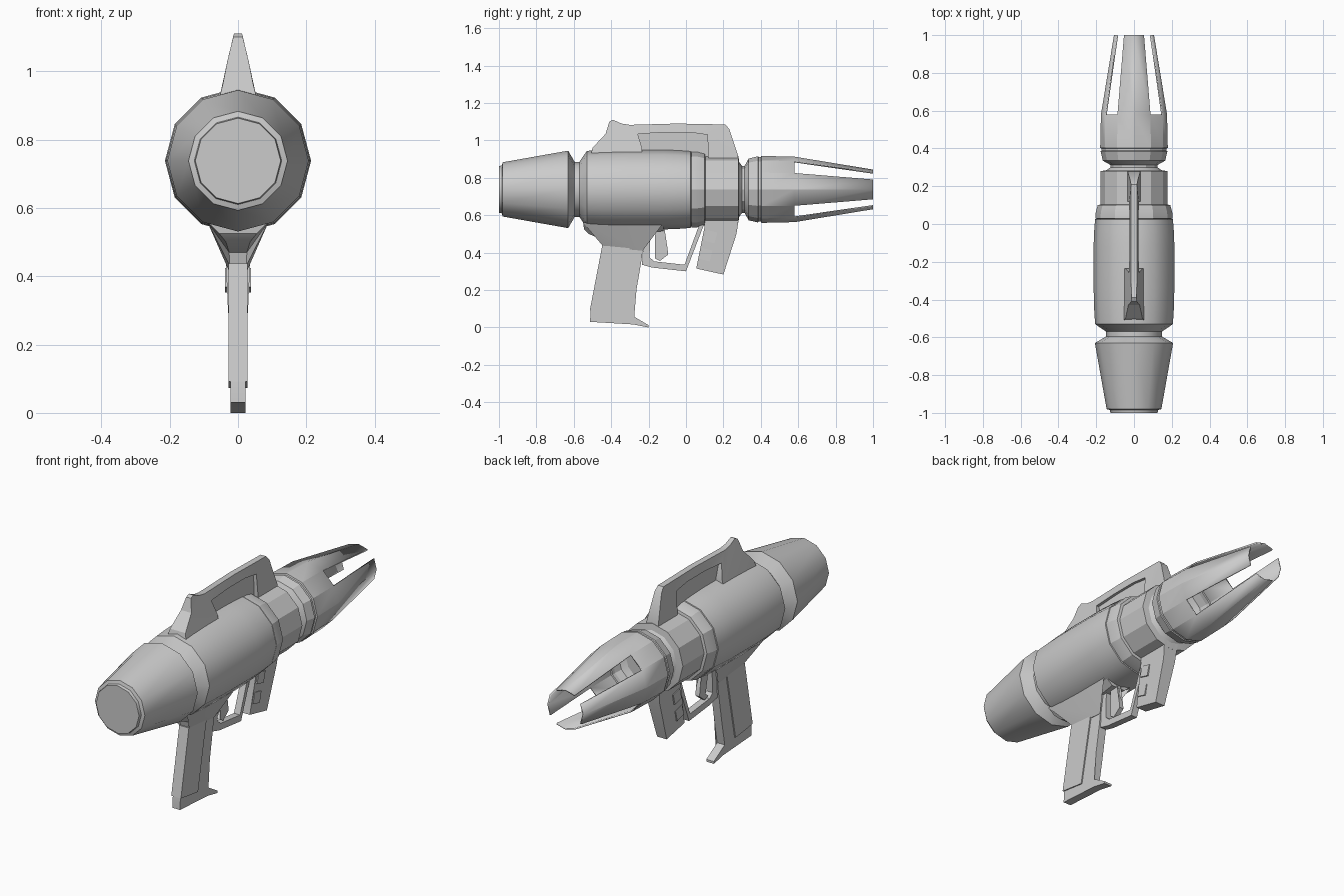
import bpy, bmesh, math

AXIS_Z = 0.738
SIDES = 12


def finish(name, bm, angle):
    mesh = bpy.data.meshes.new(name)
    bm.to_mesh(mesh)
    bm.free()
    for p in mesh.polygons:
        p.use_smooth = True
    mesh.set_sharp_from_angle(angle=math.radians(angle))
    ob = bpy.data.objects.new(name, mesh)
    bpy.context.scene.collection.objects.link(ob)
    return ob


def lathe(name, profile, angle, cap_end=True, slot_from=None):
    """Turn (y, radius) pairs around the barrel axis; optionally cut four slots."""
    bm = bmesh.new()
    rings = []
    for y, r in profile:
        rings.append([bm.verts.new((r * math.cos(math.tau * k / SIDES), y,
                                    AXIS_Z + r * math.sin(math.tau * k / SIDES)))
                      for k in range(SIDES)])
    for i in range(len(rings) - 1):
        for k in range(SIDES):
            if slot_from is not None and profile[i][0] >= slot_from and k % 3 == 1:
                continue
            n = (k + 1) % SIDES
            bm.faces.new((rings[i][k], rings[i + 1][k], rings[i + 1][n], rings[i][n]))
    bm.faces.new(rings[0])
    if cap_end:
        bm.faces.new(rings[-1][::-1])
    return finish(name, bm, angle)


def prism(name, outline, width=None, angle=25):
    """Side outline of (y, z) or (y, z, half width), mirrored across x = 0."""
    bm = bmesh.new()
    pts = [(p[0], p[1], p[2] if len(p) > 2 else width) for p in outline]
    right = [bm.verts.new((w, y, z)) for y, z, w in pts]
    left = [bm.verts.new((-w, y, z)) for y, z, w in pts]
    caps = [bm.faces.new(right), bm.faces.new(left[::-1])]
    for i in range(len(pts)):
        j = (i + 1) % len(pts)
        bm.faces.new((right[i], left[i], left[j], right[j]))
    bmesh.ops.triangulate(bm, faces=caps)
    bmesh.ops.recalc_face_normals(bm, faces=bm.faces)
    return finish(name, bm, angle)


# Rear cone, waist and main tube
lathe("main_body", [(-1.0, 0.125), (-0.985, 0.128), (-0.98, 0.145), (-0.63, 0.207),
                    (-0.595, 0.147), (-0.57, 0.147), (-0.53, 0.206), (-0.45, 0.211),
                    (-0.33, 0.214), (-0.12, 0.214), (-0.04, 0.211), (0.025, 0.206),
                    (0.03, 0.185)], 40)

# Collar, faceted receiver and neck
lathe("collar", [(0.025, 0.19), (0.03, 0.204), (0.06, 0.203), (0.1, 0.192), (0.105, 0.17)], 25)
lathe("receiver", [(0.09, 0.178), (0.28, 0.178), (0.285, 0.145), (0.3, 0.125),
                   (0.325, 0.125)], 25)

# Muzzle shell split into four tapering prongs
muzzle = lathe("muzzle_prongs", [(0.31, 0.12), (0.335, 0.165), (0.385, 0.177), (0.388, 0.172),
                                 (0.4, 0.172), (0.403, 0.179), (0.58, 0.175), (1.0, 0.106)],
               25, cap_end=False, slot_from=0.58)
shell = muzzle.modifiers.new("thickness", 'SOLIDIFY')
shell.thickness = 0.008
shell.offset = -1

# Carrying handle: arch with thin web inside
prism("carry_handle", [(-0.51, 0.92, 0.055), (-0.5, 0.96, 0.045), (-0.43, 1.035, 0.03),
                       (-0.41, 1.1, 0.014), (-0.39, 1.11, 0.012), (-0.345, 1.09, 0.014),
                       (-0.3, 1.083, 0.016), (-0.05, 1.09, 0.016), (0.21, 1.085, 0.016),
                       (0.232, 1.06, 0.02), (0.278, 0.92, 0.034), (0.278, 0.88, 0.036),
                       (0.12, 0.88, 0.036), (0.115, 1.03, 0.026), (0.02, 1.043, 0.024),
                       (-0.12, 1.043, 0.024), (-0.258, 1.034, 0.026), (-0.235, 0.96, 0.045),
                       (-0.235, 0.92, 0.055)])
prism("handle_web", [(-0.3, 0.92), (-0.3, 1.06), (0.15, 1.06), (0.15, 0.9)], 0.01)

# Pistol grip: flared mount, core, raised side panels
prism("grip_mount", [(-0.55, 0.56, 0.09), (-0.545, 0.525, 0.055), (-0.52, 0.5, 0.035),
                     (-0.45, 0.47, 0.026), (-0.44, 0.43, 0.024), (-0.232, 0.41, 0.024),
                     (-0.215, 0.51, 0.03), (-0.12, 0.515, 0.04), (-0.12, 0.56, 0.09)])
prism("pistol_grip", [(-0.44, 0.44), (-0.51, 0.09), (-0.513, 0.03), (-0.28, 0.016), (-0.2, 0.0),
                      (-0.2, 0.012), (-0.29, 0.065), (-0.265, 0.2), (-0.238, 0.36),
                      (-0.225, 0.46)], 0.022)
prism("grip_panel", [(-0.448, 0.437), (-0.3, 0.43), (-0.372, 0.073), (-0.514, 0.092)], 0.028)

# Trigger and its guard
prism("trigger_guard", [(-0.225, 0.52), (-0.235, 0.335), (-0.18, 0.32), (0.0, 0.3),
                        (0.1, 0.56), (0.075, 0.56), (-0.008, 0.335), (-0.17, 0.353),
                        (-0.195, 0.375), (-0.19, 0.52)], 0.018)
prism("trigger", [(-0.165, 0.53), (-0.115, 0.53), (-0.13, 0.49), (-0.1, 0.43), (-0.095, 0.39),
                  (-0.14, 0.355), (-0.165, 0.368), (-0.132, 0.4), (-0.14, 0.44),
                  (-0.165, 0.48)], 0.012)

# Foregrip with ribs
prism("foregrip", [(0.1, 0.6, 0.042), (0.1, 0.54, 0.04), (0.055, 0.315, 0.03),
                   (0.2, 0.283, 0.028), (0.27, 0.5, 0.036), (0.285, 0.6, 0.042)])
for i, (y, z, w) in enumerate([(0.112, 0.465, 0.043), (0.086, 0.368, 0.038)]):
    prism(f"foregrip_rib_{i + 1}", [(y - 0.015, z), (y + 0.04, z - 0.015),
                                    (y + 0.055, z + 0.042), (y, z + 0.056)], w)
